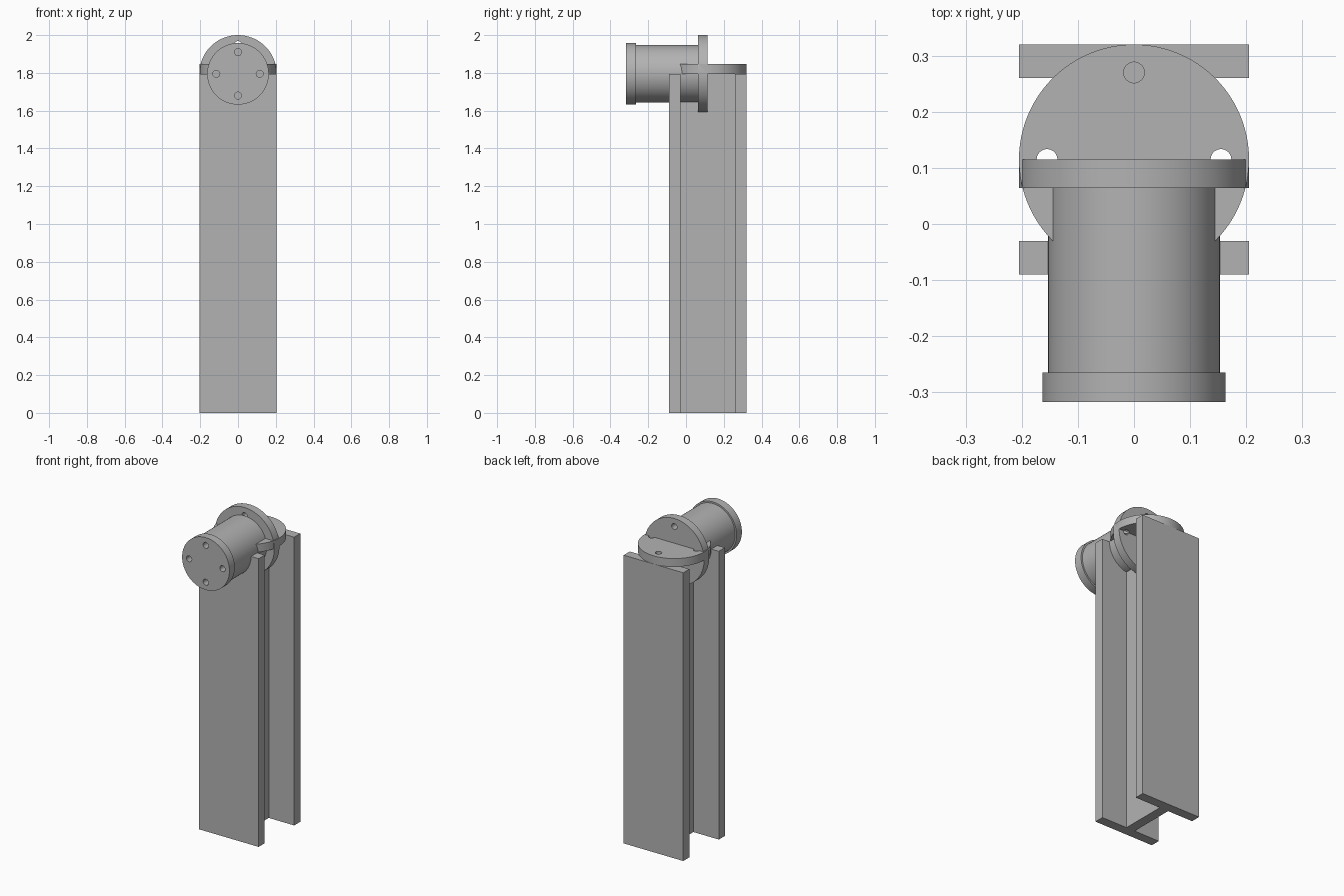
import bpy, bmesh, math
from mathutils import Matrix, Vector

cube = bpy.data.objects.get("Cube")
if cube:
    bpy.data.objects.remove(cube, do_unlink=True)

grey = bpy.data.materials.new("steel grey")
grey.use_nodes = True
colour = (0.45, 0.45, 0.45, 1)
grey.diffuse_color = colour
grey.node_tree.nodes["Principled BSDF"].inputs["Base Color"].default_value = colour

TOP = 1.795        # beam top and pipe axis height
MID = 0.115        # beam centre in y
WIDTH = 0.41
PLATE = 0.051      # thickness of the round plates
FACE_FRONT = Matrix.Rotation(math.pi / 2, 4, 'X')


def finish(name, bm, smooth=False):
    bmesh.ops.recalc_face_normals(bm, faces=bm.faces)
    mesh = bpy.data.meshes.new(name)
    bm.to_mesh(mesh)
    bm.free()
    mesh.materials.append(grey)
    obj = bpy.data.objects.new(name, mesh)
    bpy.context.collection.objects.link(obj)
    if smooth:
        bpy.ops.object.select_all(action='DESELECT')
        obj.select_set(True)
        bpy.context.view_layer.objects.active = obj
        bpy.ops.object.shade_smooth_by_angle(angle=math.radians(30))
    return obj


def ring(bm, x, y, radius, count):
    steps = [math.tau * i / count for i in range(count)]
    verts = [bm.verts.new((x + radius * math.cos(a), y + radius * math.sin(a), 0))
             for a in steps]
    return [bm.edges.new((verts[i - 1], verts[i])) for i in range(count)]


def round_plate(name, radius, depth, place, hole_circle=0, hole_radius=0.0185):
    """Disc extruded along its local z, with four through holes if asked."""
    bm = bmesh.new()
    edges = ring(bm, 0, 0, radius, 96)
    if hole_circle:
        for k in range(4):
            a = k * math.pi / 2
            edges += ring(bm, hole_circle * math.cos(a),
                          hole_circle * math.sin(a), hole_radius, 32)
    bmesh.ops.triangle_fill(bm, edges=edges, use_beauty=True, normal=(0, 0, 1))
    out = bmesh.ops.extrude_face_region(bm, geom=bm.faces[:])
    moved = [v for v in out["geom"] if isinstance(v, bmesh.types.BMVert)]
    bmesh.ops.translate(bm, verts=moved, vec=(0, 0, depth))
    bmesh.ops.transform(bm, matrix=place, verts=bm.verts)
    return finish(name, bm, True)


def facing_front(y):
    return Matrix.Translation((0, y, TOP)) @ FACE_FRONT


# H-section beam: half profile mirrored through the centre, then extruded
half = WIDTH / 2
inner = half - 0.06
web = 0.03
quarter = [(web, inner), (half, inner), (half, half)]
right = quarter[::-1] + [] 
right = [(x, -y) for x, y in right] + []
right = right + []
profile = right + quarter
profile += [(-x, -y) for x, y in profile]
bm = bmesh.new()
base = bm.faces.new([bm.verts.new((x, y + MID, 0)) for x, y in profile])
out = bmesh.ops.extrude_face_region(bm, geom=[base])
raised = [v for v in out["geom"] if isinstance(v, bmesh.types.BMVert)]
bmesh.ops.translate(bm, verts=raised, vec=(0, 0, TOP))
finish("beam", bm)

# Round plates bolted to the beam and to the pipe
round_plate("beam_top_plate", half, PLATE, Matrix.Translation((0, MID, TOP)), 0.155)
round_plate("pipe_flange", half, PLATE, facing_front(MID), 0.155)

# Pipe and its drilled end cap
round_plate("pipe", 0.153, 0.33, facing_front(0.065))
round_plate("end_cap", 0.163, 0.052, facing_front(-0.265), 0.115)
